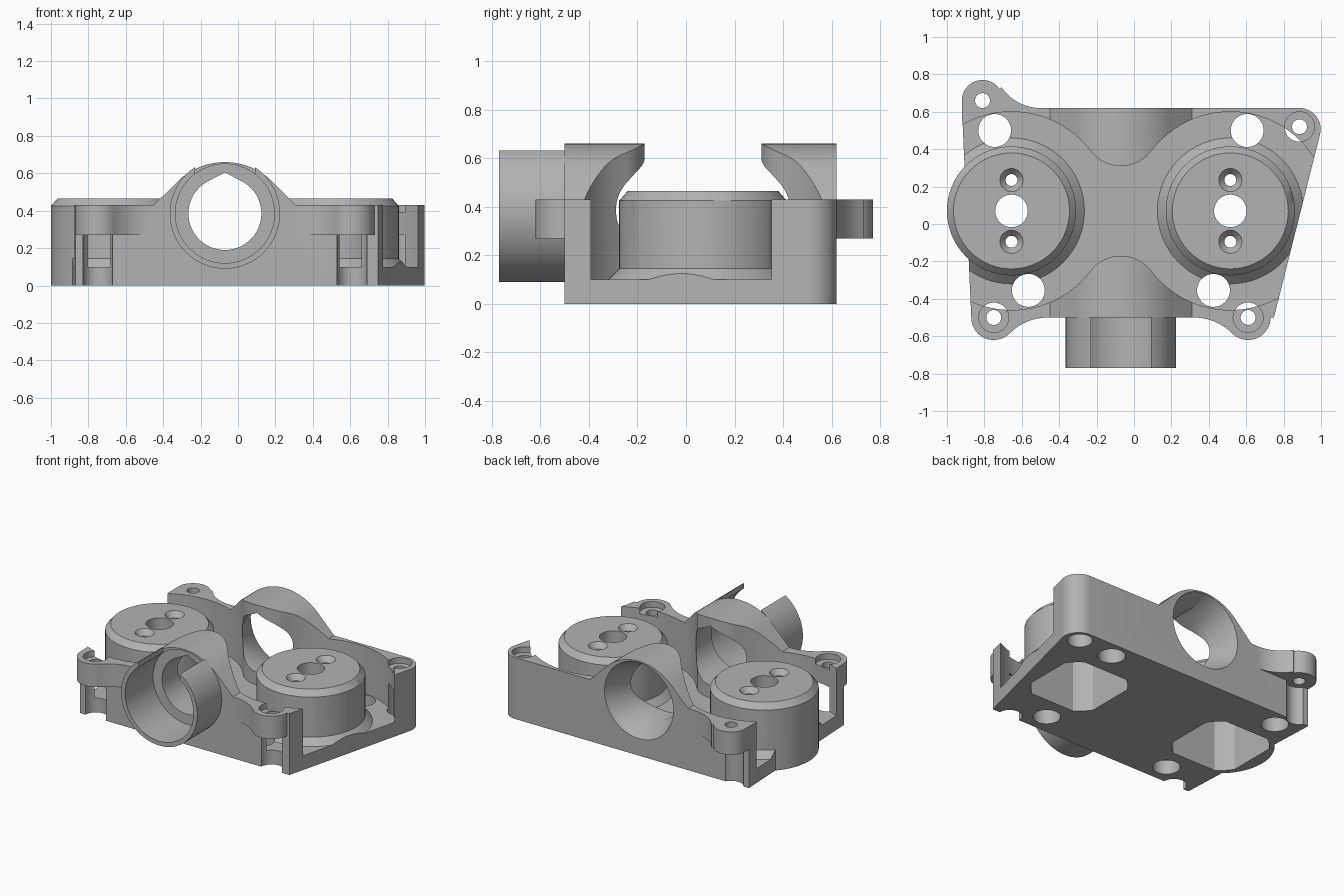
import bpy, bmesh, math
from mathutils import Matrix

if "Cube" in bpy.data.objects:
    bpy.data.objects.remove(bpy.data.objects["Cube"], do_unlink=True)

grey = bpy.data.materials.new("light_grey")
grey.use_nodes = True
COLOUR = (0.45, 0.45, 0.45, 1)
grey.diffuse_color = COLOUR
grey.node_tree.nodes["Principled BSDF"].inputs["Base Color"].default_value = COLOUR

# Main dimensions
TOP, FLOOR, FRONT, BACK = 0.43, 0.1, -0.5, 0.62
BORE_X, BORE_Z = -0.07, 0.385
CUP_Y, CUP_R, POCKET_R = 0.07, 0.345, 0.53
CUPS = {"right_cup": -0.655, "left_cup": 0.515}


def finish(name, bm):
    bmesh.ops.recalc_face_normals(bm, faces=bm.faces[:])
    mesh = bpy.data.meshes.new(name)
    bm.to_mesh(mesh)
    bm.free()
    mesh.materials.append(grey)
    ob = bpy.data.objects.new(name, mesh)
    bpy.context.collection.objects.link(ob)
    return ob


def prism(name, pts, a, b, along_y=False):
    """Extrude a flat outline from a to b along z, or along y."""
    bm = bmesh.new()
    verts = [bm.verts.new((p, a, q) if along_y else (p, q, a)) for p, q in pts]
    face = bm.faces.new(verts)
    out = bmesh.ops.extrude_face_region(bm, geom=[face])
    moved = [g for g in out["geom"] if isinstance(g, bmesh.types.BMVert)]
    bmesh.ops.translate(bm, verts=moved, vec=(0, b - a, 0) if along_y else (0, 0, b - a))
    return finish(name, bm)


def cone(name, r1, r2, a, b, p, q, along_y=False, n=64):
    """Cylinder or cone centred on (x, y), or on (x, z) when along y."""
    mid = (a + b) / 2
    mat = Matrix.Translation((p, mid, q) if along_y else (p, q, mid))
    if along_y:
        mat = mat @ Matrix.Rotation(-math.pi / 2, 4, "X")
    bm = bmesh.new()
    bmesh.ops.create_cone(bm, cap_ends=True, segments=n, radius1=r1, radius2=r2,
                          depth=b - a, matrix=mat)
    return finish(name, bm)


def rect(x0, x1, y0, y1):
    return [(x0, y0), (x1, y0), (x1, y1), (x0, y1)]


def arc(cx, cy, r, start, end, n=24):
    angles = [math.radians(start + (end - start) * i / n) for i in range(n + 1)]
    return [(cx + r * math.cos(t), cy + r * math.sin(t)) for t in angles]


def combine(target, tool, op="DIFFERENCE"):
    mod = target.modifiers.new("combine", "BOOLEAN")
    mod.operation, mod.object, mod.solver = op, tool, "EXACT"
    bpy.context.view_layer.objects.active = target
    bpy.ops.object.modifier_apply(modifier=mod.name)
    bpy.data.objects.remove(tool, do_unlink=True)


# Housing block with a slanted side and one rounded corner
outline = [(-0.87, FRONT), (0.748, FRONT)] + arc(0.885, 0.507, 0.113, -14, 90, 12) + [(-0.92, BACK)]
housing = prism("housing", outline, 0, TOP)

# Arched hump over the bore
hump = [(-0.45, 0.3), (0.31, 0.3), (0.31, TOP)] + arc(BORE_X, 0.3, 0.36, 45, 135, 32) + [(-0.45, TOP)]
combine(housing, prism("hump", hump, FRONT, BACK, True), "UNION")

# Screw ears with concave webs: x, y, ear radius, underside notch radius
EAR_Z = 0.27
ears = [(-0.75, FRONT, 0.12, 0.08), (0.61, FRONT, 0.12, 0.08),
        (-0.81, 0.66, 0.11, 0.08), (0.885, 0.52, 0, 0.08)]
for x, y, r, notch in ears:
    if r:
        combine(housing, cone("ear", r, r, EAR_Z, TOP, x, y), "UNION")
for x, side in ((-0.75, 1), (0.61, -1)):
    foot, R = x + side * 0.29, 0.29
    web = [(x, -0.46), (x, FRONT)]
    web += [(foot - side * (px - foot), py) for px, py in arc(foot, FRONT - R, R, 45, 90, 12)]
    web += [(foot, -0.46)]
    combine(housing, prism("web", web, EAR_Z, TOP), "UNION")
web = [(-0.92, 0.55), (-0.92, 0.66), (-0.81, 0.66)] + arc(-0.5, 0.87, 0.25, 214, 270, 12) + [(-0.5, 0.55)]
combine(housing, prism("web", web, EAR_Z, TOP), "UNION")

# Double round pocket with a filleted neck, leaving a sloped collar at each cup
half = (CUPS["left_cup"] - CUPS["right_cup"]) / 2
neck = 0.24
fillet = (half ** 2 + neck ** 2 - POCKET_R ** 2) / (2 * (POCKET_R - neck))
lift = neck + fillet
a = math.degrees(math.atan2(lift, half))
pts = arc(CUPS["right_cup"], CUP_Y, POCKET_R, a, 360 - a, 64)
pts += arc(BORE_X, CUP_Y - lift, fillet, 180 - a, a)[1:]
pts += arc(CUPS["left_cup"], CUP_Y, POCKET_R, 180 + a, 540 - a, 64)[1:]
pts += arc(BORE_X, CUP_Y + lift, fillet, -a, a - 180)[1:-1]
pocket = prism("pocket", pts, FLOOR, 1)
for x in CUPS.values():
    combine(pocket, cone("collar", 0.4, 0.34, 0.09, 0.15, x, CUP_Y))
combine(housing, pocket)

# Bore with a slightly peaked roof, front counterbore and rear funnel
bore = arc(BORE_X, BORE_Z, 0.195, 117.6, 422.4, 64) + [(BORE_X, BORE_Z + 0.22)]
combine(housing, prism("bore", bore, -0.9, 0.9, True))
combine(housing, cone("counterbore", 0.265, 0.265, -0.6, -0.46, BORE_X, BORE_Z, True))
combine(housing, cone("funnel", 0.19, 0.27, 0.43, 0.63, BORE_X, BORE_Z, True))

# Ear screw holes, head recesses and underside notches
for x, y, r, notch in ears:
    combine(housing, cone("screw_hole", 0.04, 0.04, -0.1, 0.6, x, y, n=32))
    combine(housing, cone("notch", notch, notch, -0.1, EAR_Z, x, y, n=40))
    if y < 0.6:
        combine(housing, cone("recess", 0.08, 0.08, 0.39, 0.6, x, y, n=40))

# Large through holes in the floor
for x, y in ((-0.745, 0.5), (0.605, 0.5), (-0.565, -0.355), (0.425, -0.355)):
    combine(housing, cone("floor_hole", 0.088, 0.088, -0.1, 0.6, x, y, n=40))

# Seats for the cups
for x in CUPS.values():
    combine(housing, cone("seat", CUP_R, CUP_R, -0.1, 0.6, x, CUP_Y))

# Cups: chamfered cylinders, hollow from below, with three holes in the top
parts = [housing]
for name, x in CUPS.items():
    cup = cone(name, CUP_R, CUP_R, 0, 0.425, x, CUP_Y)
    combine(cup, cone("rim", CUP_R, 0.31, 0.425, 0.465, x, CUP_Y), "UNION")
    hollow = cone("hollow", 0.31, 0.31, -0.1, 0.38, x, CUP_Y)
    box = prism("box", rect(x - 0.26, x + 0.26, CUP_Y - 0.26, CUP_Y + 0.26), -0.2, 0.5)
    combine(hollow, box, "INTERSECT")
    combine(cup, hollow)
    combine(cup, cone("centre_hole", 0.087, 0.087, 0.3, 0.6, x, CUP_Y, n=40))
    for dy in (-0.165, 0.165):
        combine(cup, cone("hole", 0.032, 0.032, 0.3, 0.6, x, CUP_Y + dy, n=32))
        combine(cup, cone("countersink", 0.03, 0.07, 0.425, 0.475, x, CUP_Y + dy, n=32))
    parts.append(cup)

# Inlet spout, slotted along the top
spout = cone("inlet_spout", 0.295, 0.295, -0.77, FRONT, BORE_X, BORE_Z, True)
combine(spout, cone("spout_bore", 0.265, 0.265, -0.9, -0.4, BORE_X, BORE_Z, True))
combine(spout, prism("slot", rect(-0.23, 0.09, -0.9, FRONT + 0.1), BORE_Z, 1))
parts.append(spout)

# Smooth round walls, keep edges sharp
bpy.ops.object.select_all(action="DESELECT")
for ob in parts:
    ob.select_set(True)
bpy.context.view_layer.objects.active = housing
bpy.ops.object.shade_smooth_by_angle(angle=math.radians(30))
